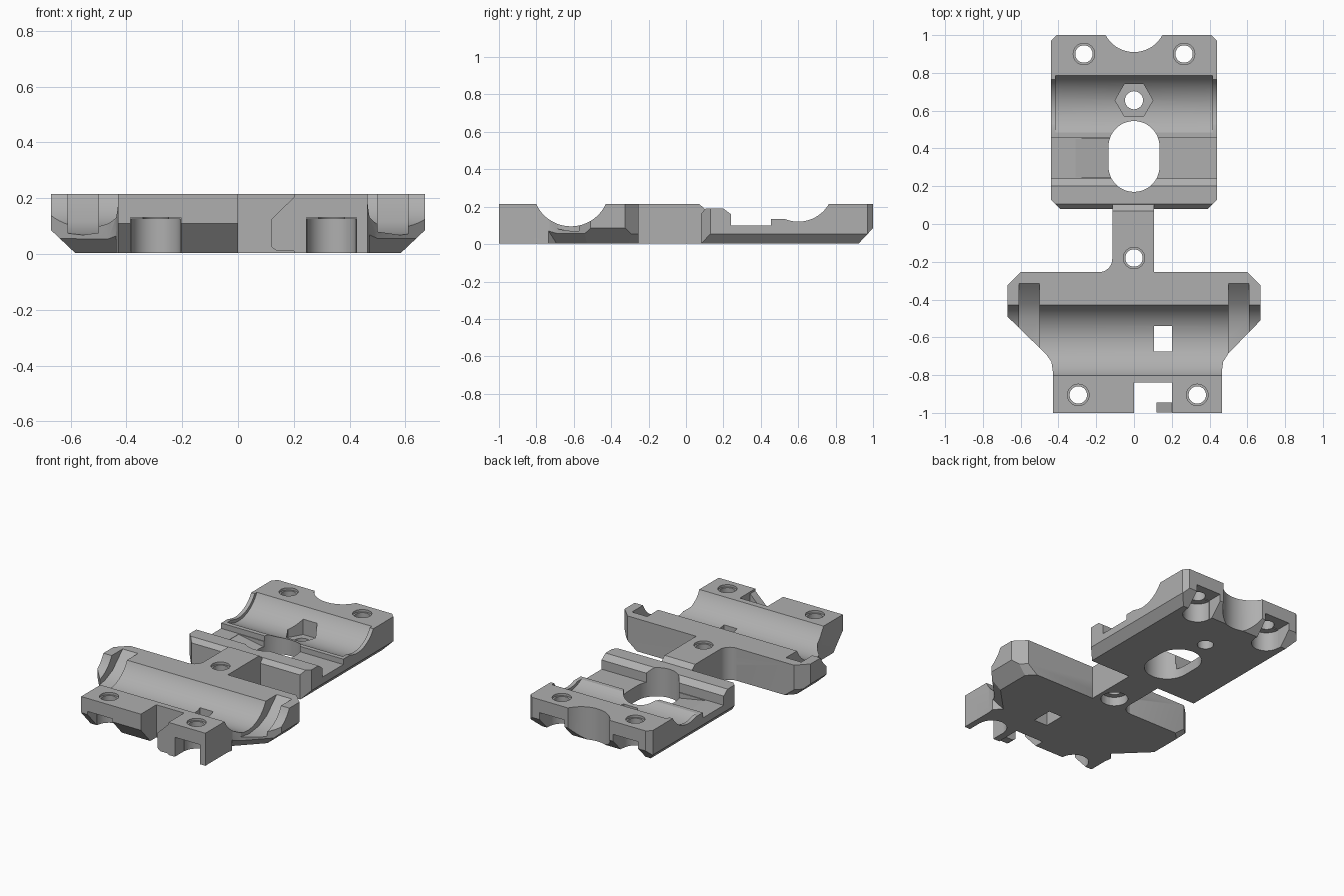
import bpy, bmesh
from math import sin, cos, pi
from mathutils import Vector

if "Cube" in bpy.data.objects:
    bpy.data.objects.remove(bpy.data.objects["Cube"])

grey = bpy.data.materials.new("plain grey")
grey.use_nodes = True
grey.diffuse_color = (0.43, 0.43, 0.43, 1)
grey.node_tree.nodes["Principled BSDF"].inputs["Base Color"].default_value = (0.43, 0.43, 0.43, 1)
TOP = 0.215


def prism(name, pts, axis, lo, hi):
    """Extrude a 2D outline along one axis."""
    place = {"x": lambda a, b, c: (c, a, b),
             "y": lambda a, b, c: (a, c, b),
             "z": lambda a, b, c: (a, b, c)}[axis]
    bm = bmesh.new()
    face = bm.faces.new([bm.verts.new(place(a, b, lo)) for a, b in pts])
    ext = bmesh.ops.extrude_face_region(bm, geom=[face])
    move = Vector(place(0, 0, hi - lo))
    bmesh.ops.translate(bm, vec=move, verts=[v for v in ext["geom"] if isinstance(v, bmesh.types.BMVert)])
    bmesh.ops.recalc_face_normals(bm, faces=bm.faces[:])
    mesh = bpy.data.meshes.new(name)
    bm.to_mesh(mesh)
    bm.free()
    mesh.materials.append(grey)
    obj = bpy.data.objects.new(name, mesh)
    bpy.context.collection.objects.link(obj)
    return obj


def arc(cx, cy, r, start=0, end=2 * pi, n=48):
    step = (end - start) / n
    count = n if end - start > 6.28 else n + 1
    return [(cx + r * cos(start + i * step), cy + r * sin(start + i * step)) for i in range(count)]


def rect(x0, x1, y0, y1):
    return [(x0, y0), (x1, y0), (x1, y1), (x0, y1)]


def boolean(body, pts, axis, lo, hi, operation="DIFFERENCE"):
    """Cut or add a prism and bake the result."""
    tool = prism("cutter", pts, axis, lo, hi)
    apply_tool(body, tool, operation)


def apply_tool(body, tool, operation="DIFFERENCE"):
    mod = body.modifiers.new("shape", "BOOLEAN")
    mod.operation, mod.object, mod.solver = operation, tool, "EXACT"
    bpy.context.view_layer.update()
    done = bpy.data.meshes.new_from_object(body.evaluated_get(bpy.context.evaluated_depsgraph_get()))
    body.modifiers.clear()
    body.data = done
    bpy.data.objects.remove(tool)


def bottom_chamfer(body, p, q, width, height):
    """Slice the lower edge that runs from p to q, outside on the right."""
    p, q = Vector(p), Vector(q)
    along = (q - p).normalized()
    out = Vector((along.y, -along.x))
    w, h = width, height
    tool = prism("cutter", [(-2 * w, -h), (w, 2 * h), (w, -h)], "y", 0, (q - p).length)
    for v in tool.data.vertices:
        flat = p + out * v.co.x + along * v.co.y
        v.co = (flat.x, flat.y, v.co.z)
    bm = bmesh.new()
    bm.from_mesh(tool.data)
    bmesh.ops.recalc_face_normals(bm, faces=bm.faces[:])
    bm.to_mesh(tool.data)
    bm.free()
    apply_tool(body, tool)


def screw_hole(body, x, y, head_top, head=0.088):
    boolean(body, arc(x, y, 0.046, n=32), "z", -0.1, 0.4)
    boolean(body, arc(x, y, 0.057, n=32), "z", TOP - 0.015, 0.4)
    boolean(body, arc(x, y, head, n=32), "z", -0.1, head_top)


# Rear saddle: block outline with clipped corners
rear = prism("rear_saddle", [(-0.39, 0.08), (0.39, 0.08), (0.44, 0.13), (0.44, 0.97), (0.41, 1.0),
                             (-0.41, 1.0), (-0.44, 0.97), (-0.44, 0.13)], "z", 0.003, TOP)
bottom_chamfer(rear, (0.44, 0), (0.44, 1.1), 0.05, 0.055)
bottom_chamfer(rear, (-0.44, 1.1), (-0.44, 0), 0.05, 0.055)
bottom_chamfer(rear, (0.6, 1.0), (-0.6, 1.0), 0.08, 0.085)
# front rail and recessed floor behind it
boolean(rear, [(0.0, 0.14), (0.06, 0.14), (0.105, 0.19), (0.2, 0.19), (0.24, 0.16), (0.24, 0.1),
               (0.455, 0.1), (0.455, 0.135), (0.56, 0.135), (0.56, 0.4), (0.0, 0.4)], "x", -0.6, 0.6)
# cradle with slightly smaller lips at both ends
boolean(rear, arc(0.6, 0.31, 0.19, n=64), "x", -0.6, 0.6)
boolean(rear, arc(0.6, 0.31, 0.21, n=64), "x", -0.415, 0.415)
# sloped floor patch beside the opening
boolean(rear, [(-0.31, 0.102), (-0.31, 0.098), (-0.1, 0.06), (-0.1, 0.102)], "y", 0.245, 0.45)
# oval opening, nut recess with bolt hole, rear scallop
boolean(rear, arc(0, 0.305, 0.135, pi, 2 * pi, 24) + arc(0, 0.41, 0.135, 0, pi, 24), "z", -0.1, 0.4)
boolean(rear, arc(0, 0.655, 0.1, n=6), "z", 0.055, 0.4)
boolean(rear, arc(0, 0.655, 0.048, n=32), "z", -0.1, 0.4)
boolean(rear, arc(0, 1.08, 0.17, n=64), "z", -0.1, 0.4)
for side in (-1, 1):
    x = side * 0.265
    screw_hole(rear, x, 0.9, 0.125)
    boolean(rear, rect(x - 0.09, x + 0.09, 0.9, 1.1), "z", -0.1, 0.13)

# Front saddle: winged outline, waist narrowing in curves
front = prism("front_saddle", [(-0.6, -0.255), (-0.67, -0.325), (-0.67, -0.49), (-0.465, -0.69),
                               (-0.437, -0.73), (-0.43, -0.78), (-0.43, -1.0), (0.465, -1.0),
                               (0.465, -0.78), (0.472, -0.73), (0.5, -0.685), (0.67, -0.51),
                               (0.67, -0.325), (0.6, -0.255)], "z", 0.003, TOP)
# wing undersides
bottom_chamfer(front, (0.67, -0.76), (0.67, -0.2), 0.09, 0.085)
bottom_chamfer(front, (-0.67, -0.2), (-0.67, -0.76), 0.09, 0.085)
bottom_chamfer(front, (0.46, -0.725), (0.75, -0.427), 0.05, 0.055)
bottom_chamfer(front, (-0.75, -0.412), (-0.43, -0.725), 0.05, 0.055)
bottom_chamfer(front, (0.75, -0.405), (0.52, -0.175), 0.05, 0.055)
bottom_chamfer(front, (-0.52, -0.175), (-0.75, -0.405), 0.05, 0.055)
bottom_chamfer(front, (-0.6, -1.0), (0.05, -1.0), 0.1, 0.11)
# main cradle and the two strap slots
boolean(front, arc(-0.615, 0.3, 0.205, n=64), "x", -0.8, 0.8)
for lo in (-0.61, 0.5):
    boolean(front, [(-0.315, 0.4), (-0.315, TOP), (-0.42, 0.115), (-0.5, 0.08), (-0.6, 0.068),
                    (-0.72, 0.085), (-0.8, 0.14), (-0.8, 0.4)], "x", lo, lo + 0.11)
# window, front notch and its hooked catch
boolean(front, rect(0.105, 0.2, -0.675, -0.54), "z", -0.1, 0.4)
boolean(front, rect(0, 0.2, -1.1, -0.84), "z", -0.1, 0.4)
boolean(front, [(0.21, 0.01), (0.14, 0.01), (0.12, 0.025), (0.12, 0.125), (0.14, 0.145), (0.21, TOP - 0.003)],
        "y", -0.998, -0.945, "UNION")
for x in (-0.295, 0.335):
    screw_hole(front, x, -0.905, 0.125)
    boolean(front, rect(x - 0.09, x + 0.09, -1.1, -0.905), "z", -0.1, 0.13)

# Neck joining both saddles, with a rounded root on one side
neck = prism("neck", [(0.105, -0.255), (0.105, 0.11), (-0.115, 0.11)]
             + [(x, y) for x, y in arc(-0.185, -0.185, 0.07, -pi / 2, 0, 8)][::-1], "z", 0.003, TOP)
boolean(neck, [(0.07, TOP), (0.11, 0.18), (0.2, 0.18), (0.2, 0.4), (0.07, 0.4)], "x", -0.4, 0.4)
for part in (neck, front):
    screw_hole(part, 0, -0.18, 0.06, 0.08)

# Smooth the curves and keep hard edges
bpy.ops.object.select_all(action="DESELECT")
for part in (rear, front, neck):
    part.select_set(True)
bpy.context.view_layer.objects.active = front
bpy.ops.object.shade_smooth_by_angle(angle=0.5)
